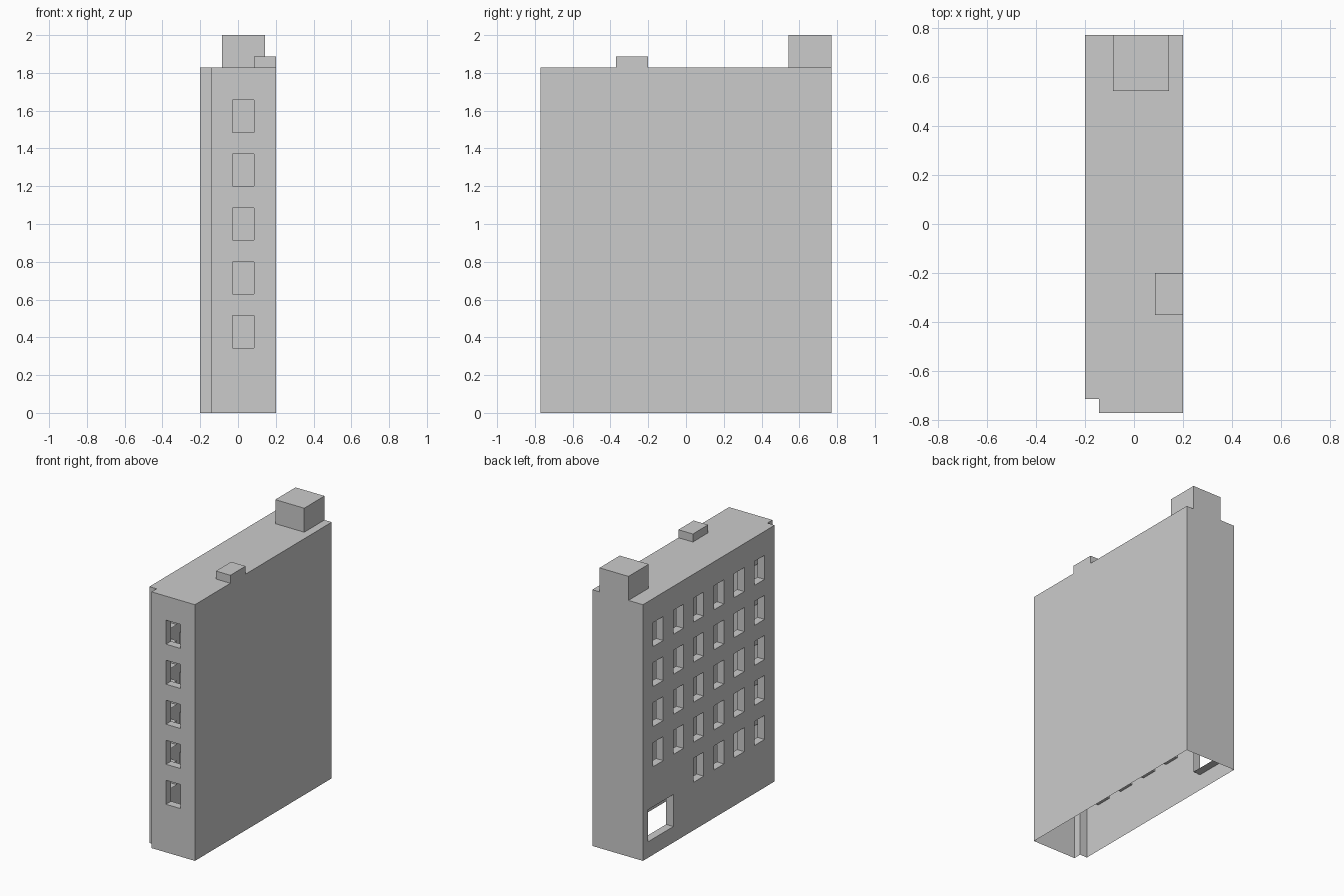
import bpy, bmesh
from mathutils import Vector

if "Cube" in bpy.data.objects:
    bpy.data.objects.remove(bpy.data.objects["Cube"])

U = 2 / 35                      # grid module of the blocky building
W, L, H = 7, 27, 32             # width, length, wall height in modules
bm = bmesh.new()


def panel(origin, u, v, size, holes=()):
    """Flat panel facing u x v. Each hole is (u0, v0, u1, v1, depth, capped)."""
    o, u, v = Vector(origin), Vector(u), Vector(v)
    inward = -u.cross(v)

    def quad(pts):
        bm.faces.new([bm.verts.new(p) for p in pts])

    def at(a, b, d=0):
        return o + u * a + v * b + inward * d

    us = sorted({0, size[0], *(k for h in holes for k in (h[0], h[2]))})
    vs = sorted({0, size[1], *(k for h in holes for k in (h[1], h[3]))})
    for a0, a1 in zip(us, us[1:]):
        for b0, b1 in zip(vs, vs[1:]):
            if not any(h[0] <= a0 < h[2] and h[1] <= b0 < h[3] for h in holes):
                quad([at(a0, b0), at(a1, b0), at(a1, b1), at(a0, b1)])
    for a0, b0, a1, b1, d, capped in holes:
        c = [(a0, b0), (a1, b0), (a1, b1), (a0, b1)]
        if d:
            for p, q in zip(c, c[1:] + c[:1]):
                quad([at(*p), at(*q), at(*q, d), at(*p, d)])
        if capped:
            quad([at(*p, d) for p in c])


X, Y, Z = (1, 0, 0), (0, 1, 0), (0, 0, 1)
NX, NY = (-1, 0, 0), (0, -1, 0)

# left wall: window grid plus entrance (no ground windows above the entrance)
left = [(2 + 4 * c, 6 + 5 * r, 4 + 4 * c, 9 + 5 * r, 1, False)
        for c in range(6) for r in range(5) if r > 0 or c > 1]
left.append((1, 2, 6, 6, 1, False))
panel((0, L, 0), NY, Z, (L - 1, H), left)

# front wall with one window per floor
panel((1, 0, 0), X, Z, (W - 1, H),
      [(2, 6 + 5 * r, 4, 9 + 5 * r, 1, False) for r in range(5)])

# corner notch, plain right and back walls
panel((0, 1, 0), X, Z, (1, H))
panel((1, 1, 0), NY, Z, (1, H))
panel((W, 0, 0), Y, Z, (L, H))
panel((W, L, 0), NX, Z, (W, H))

# roof with notch, stair housing and small vent raised out of it
panel((0, 0, H), X, Y, (W, L), [(0, 0, 1, 1, 0, False),
                                (2, L - 4, 6, L, -3, True),
                                (5, 7, 7, 10, -1, True)])

bmesh.ops.translate(bm, verts=bm.verts, vec=(-W / 2, -L / 2, 0))
bmesh.ops.scale(bm, verts=bm.verts, vec=(U, U, U))
bmesh.ops.remove_doubles(bm, verts=bm.verts, dist=1e-4)
mesh = bpy.data.meshes.new("building_shell")
bm.to_mesh(mesh)
bm.free()
bpy.context.collection.objects.link(bpy.data.objects.new("building_shell", mesh))
